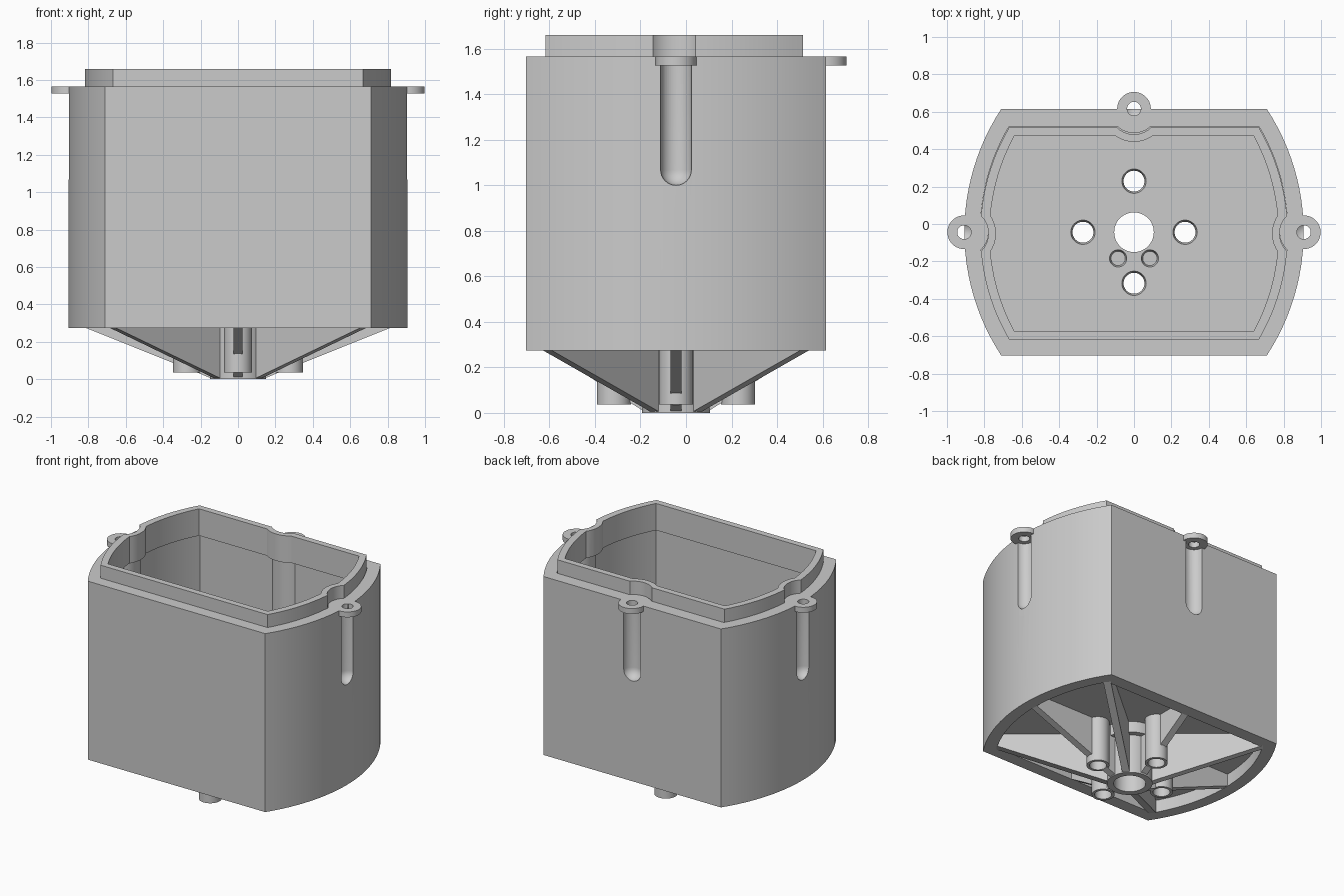
import bpy, bmesh, math
from mathutils import Matrix, Vector

if "Cube" in bpy.data.objects:
    bpy.data.objects.remove(bpy.data.objects["Cube"], do_unlink=True)

CY = -0.044                       # middle of the housing in y
BASE, TOP = 0.275, 1.566          # housing wall
FLOOR_LOW, FLOOR_TOP = 0.365, 0.455

grey = bpy.data.materials.new("plain grey")
grey.use_nodes = True
grey.diffuse_color = (0.6, 0.6, 0.6, 1)
grey.node_tree.nodes["Principled BSDF"].inputs["Base Color"].default_value = grey.diffuse_color


def finish(name, bm):
    bmesh.ops.remove_doubles(bm, verts=bm.verts, dist=1e-5)
    bmesh.ops.recalc_face_normals(bm, faces=bm.faces)
    mesh = bpy.data.meshes.new(name)
    bm.to_mesh(mesh)
    bm.free()
    mesh.materials.append(grey)
    obj = bpy.data.objects.new(name, mesh)
    bpy.context.collection.objects.link(obj)
    return obj


def outline(side, corner, depth, steps=24):
    """Flat front and back, bowed left and right."""
    bow = side - corner
    radius = (depth ** 2 + bow ** 2) / (2 * bow)
    half = math.asin(depth / radius)
    pts = []
    for s in (1, -1):
        for i in range(steps + 1):
            a = half * (2 * i / steps - 1)
            pts.append((s * (side - radius + radius * math.cos(a)),
                        CY + s * radius * math.sin(a)))
    return pts


def prism(name, pts, z0, z1):
    bm = bmesh.new()
    face = bm.faces.new([bm.verts.new((x, y, z0)) for x, y in pts])
    ext = bmesh.ops.extrude_face_region(bm, geom=[face], use_keep_orig=True)
    top = [v for v in ext["geom"] if isinstance(v, bmesh.types.BMVert)]
    bmesh.ops.translate(bm, verts=top, vec=(0, 0, z1 - z0))
    return finish(name, bm)


def lathe(name, profile, x, y, closed=False, steps=40):
    """Turn an (r, z) profile about a vertical axis at x, y."""
    bm = bmesh.new()
    verts = [bm.verts.new((x + r, y, z)) for r, z in profile]
    edges = [bm.edges.new(p) for p in zip(verts, verts[1:])]
    if closed:
        edges.append(bm.edges.new((verts[-1], verts[0])))
    bmesh.ops.spin(bm, geom=verts + edges, cent=(x, y, 0), axis=(0, 0, 1),
                   angle=2 * math.pi, steps=steps)
    return finish(name, bm)


def rod(name, r, z0, z1, x, y):
    return lathe(name, [(0, z0), (r, z0), (r, z1), (0, z1)], x, y)


def tube(name, outer, inner, z0, z1, x, y):
    return lathe(name, [(inner, z0), (outer, z0), (outer, z1), (inner, z1)], x, y, True)


def combine(obj, others, operation="DIFFERENCE"):
    bpy.context.view_layer.objects.active = obj
    for other in others:
        mod = obj.modifiers.new("join", "BOOLEAN")
        mod.operation, mod.solver, mod.object = operation, "EXACT", other
        bpy.ops.object.modifier_apply(modifier=mod.name)


helpers, parts = [], []


def helper(obj):
    obj.hide_render = True
    helpers.append(obj)
    return obj


screws = [(0.908, CY), (-0.908, CY), (0, 0.616)]
posts = [(0.273, CY), (-0.273, CY), (0, CY + 0.273), (0, CY - 0.273)]


def cavity(name, pts, column, bottom):
    """Hollow narrowed around the three screw columns."""
    obj = helper(prism(name, pts, bottom, 1.8))
    combine(obj, [helper(rod("column_cutter", column, 0.2, 2, x, y)) for x, y in screws])
    return obj


wide, narrow = outline(0.822, 0.668, 0.566), outline(0.772, 0.64, 0.521)

# Main housing with screw ears
shell = prism("housing", outline(0.907, 0.71, 0.659), BASE, TOP)
ears = [helper(rod("ear", 0.09, 1.527, TOP, x, y)) for x, y in screws]

# Round-ended grooves below the ears
R = 0.068
end = [(R * math.sin(a), 1.0 + R - R * math.cos(a))
       for a in (i * math.pi / 16 for i in range(9))]
end[0] = (0, 1.0)
grooves = [helper(lathe("groove_cutter", end + [(R, 1.527), (0, 1.527)], x, y))
           for x, y in screws]
combine(shell, grooves)
combine(shell, ears, "UNION")

# Thin walls, recess under the floor, screw holes and floor holes
inside = cavity("inside_cutter", wide, 0.13, FLOOR_TOP)
recess = helper(prism("recess_cutter", wide, 0.2, FLOOR_LOW))
screw_holes = [helper(rod("screw_hole", 0.037, 1.45, 1.7, x, y)) for x, y in screws]
post_holes = [helper(lathe("post_hole", [(0, -0.1), (0.056, -0.1), (0.056, 0.42),
                                         (0.065, FLOOR_TOP), (0.065, 0.7), (0, 0.7)], x, y))
              for x, y in posts]
hub_hole = helper(rod("hub_hole", 0.106, -0.1, 0.7, 0, CY))
pockets = [helper(lathe("pocket", [(0, 0.42), (0.038, 0.42), (0.046, FLOOR_TOP),
                                   (0.046, 0.7), (0, 0.7)], s * 0.085, CY - 0.14))
           for s in (1, -1)]
combine(shell, [inside, recess, hub_hole] + screw_holes + post_holes + pockets)
parts.append(shell)

# Separate lip ring set inside the opening, following the screw columns
lip = cavity("rim_lip", wide, 0.13, 1.466)
helpers.remove(lip)
lip.hide_render = False
trim = helper(prism("trim_cutter", outline(1.2, 1.1, 1), 1.66, 2))
combine(lip, [trim, cavity("lip_cutter", narrow, 0.17, 1.3)])
lip.location.y = -0.007
parts.append(lip)

# Central hub with its collar, and four hollow posts
parts.append(tube("hub", 0.15, 0.106, 0, FLOOR_LOW + 0.02, 0, CY))
parts.append(tube("hub_collar", 0.19, 0.12, 0.285, FLOOR_LOW + 0.01, 0, CY))
for x, y in posts:
    parts.append(tube("post", 0.075, 0.056, 0.036, FLOOR_LOW + 0.02, x, y))


# Sloping ribs from the hub to the wall
def rib(x, y):
    reach, start, extra = math.hypot(x, y), 0.13, 0.02
    slope = BASE / (reach - start)
    last, top = reach + extra, FLOOR_LOW + 0.01
    bm = bmesh.new()
    side = [(start, 0), (last, BASE + slope * extra), (last, top), (start, top)]
    face = bm.faces.new([bm.verts.new((r, -0.025, z)) for r, z in side])
    ext = bmesh.ops.extrude_face_region(bm, geom=[face], use_keep_orig=True)
    far = [v for v in ext["geom"] if isinstance(v, bmesh.types.BMVert)]
    bmesh.ops.translate(bm, verts=far, vec=(0, 0.05, 0))
    turn = Matrix.Rotation(math.atan2(y, x), 4, "Z")
    bmesh.ops.transform(bm, verts=bm.verts,
                        matrix=Matrix.Translation(Vector((0, CY, 0))) @ turn)
    return finish("rib", bm)


for i, (x, y) in enumerate([(0.815, 0), (-0.815, 0), (0, 0.566), (0, -0.566)]):
    straight = rib(x, y)
    combine(straight, [post_holes[i]])
    parts.append(straight)
for sx in (1, -1):
    for sy in (1, -1):
        parts.append(rib(sx * 0.67, sy * 0.566))

for obj in helpers:
    bpy.data.objects.remove(obj, do_unlink=True)

# Smooth the round walls, keep the corners crisp
bpy.ops.object.select_all(action="DESELECT")
for obj in parts:
    obj.select_set(True)
bpy.context.view_layer.objects.active = parts[0]
bpy.ops.object.shade_smooth_by_angle(angle=math.radians(30))
